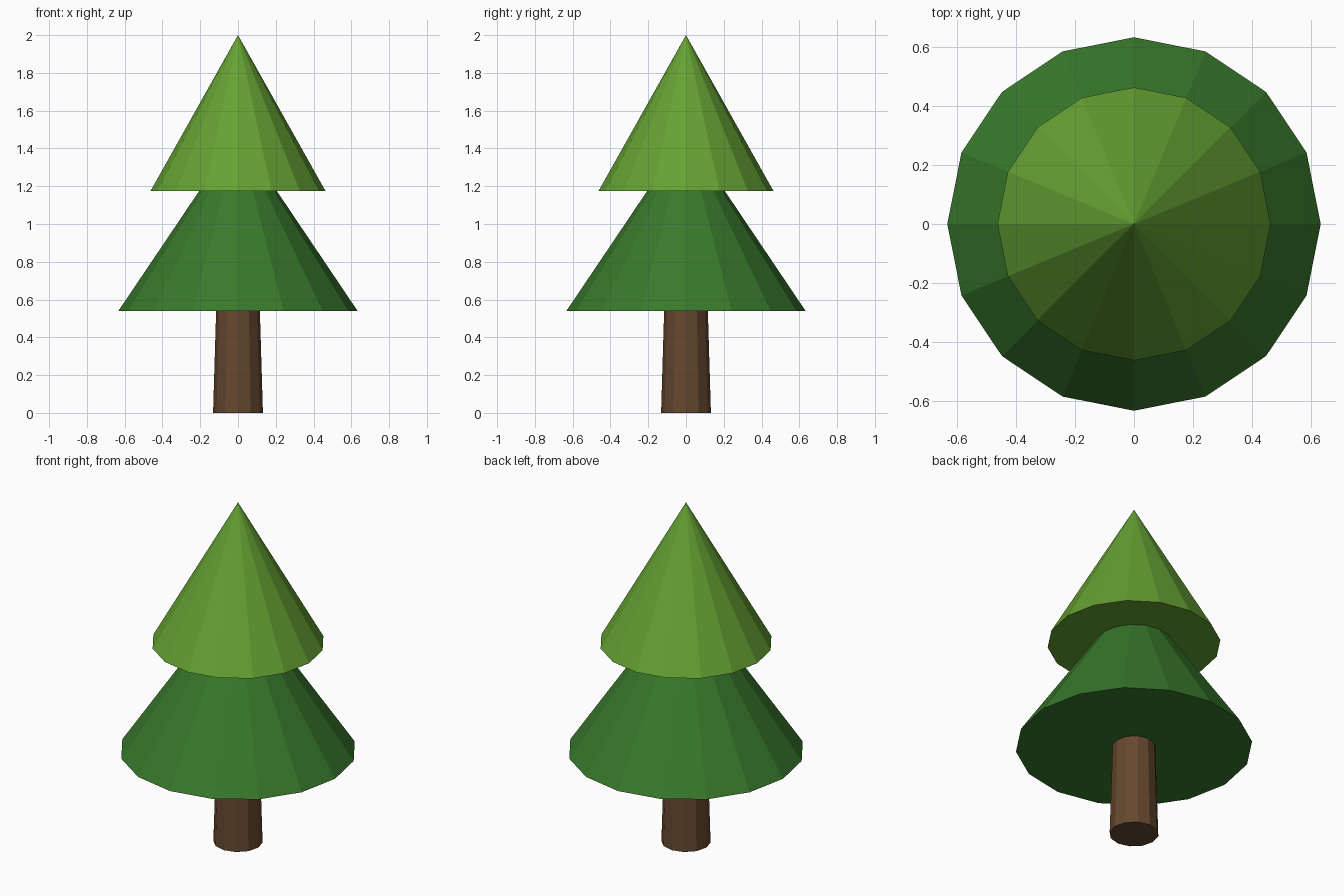
import bpy

if "Cube" in bpy.data.objects:
    bpy.data.objects.remove(bpy.data.objects["Cube"])


def material(name, color):
    mat = bpy.data.materials.new(name)
    mat.diffuse_color = (*color, 1)
    mat.use_nodes = True
    mat.node_tree.nodes["Principled BSDF"].inputs["Base Color"].default_value = mat.diffuse_color
    return mat


def cone(name, sides, r_bottom, r_top, z0, z1, mat):
    # Primitive starts with a vertex on the +y axis, flat shaded
    bpy.ops.mesh.primitive_cone_add(vertices=sides, radius1=r_bottom, radius2=r_top,
                                    depth=z1 - z0, location=(0, 0, (z0 + z1) / 2))
    obj = bpy.context.object
    obj.name = name
    obj.data.materials.append(mat)


bark = material("bark", (0.13, 0.065, 0.028))
dark_green = material("dark_green", (0.04, 0.19, 0.025))
light_green = material("light_green", (0.13, 0.36, 0.033))

# Tapered trunk, ending just inside the lower foliage
cone("trunk", 12, 0.132, 0.114, 0.0, 0.6, bark)

# Two stacked foliage tiers
cone("lower_foliage", 16, 0.633, 0.0, 0.54, 1.48, dark_green)
cone("upper_foliage", 16, 0.463, 0.0, 1.175, 2.0, light_green)
